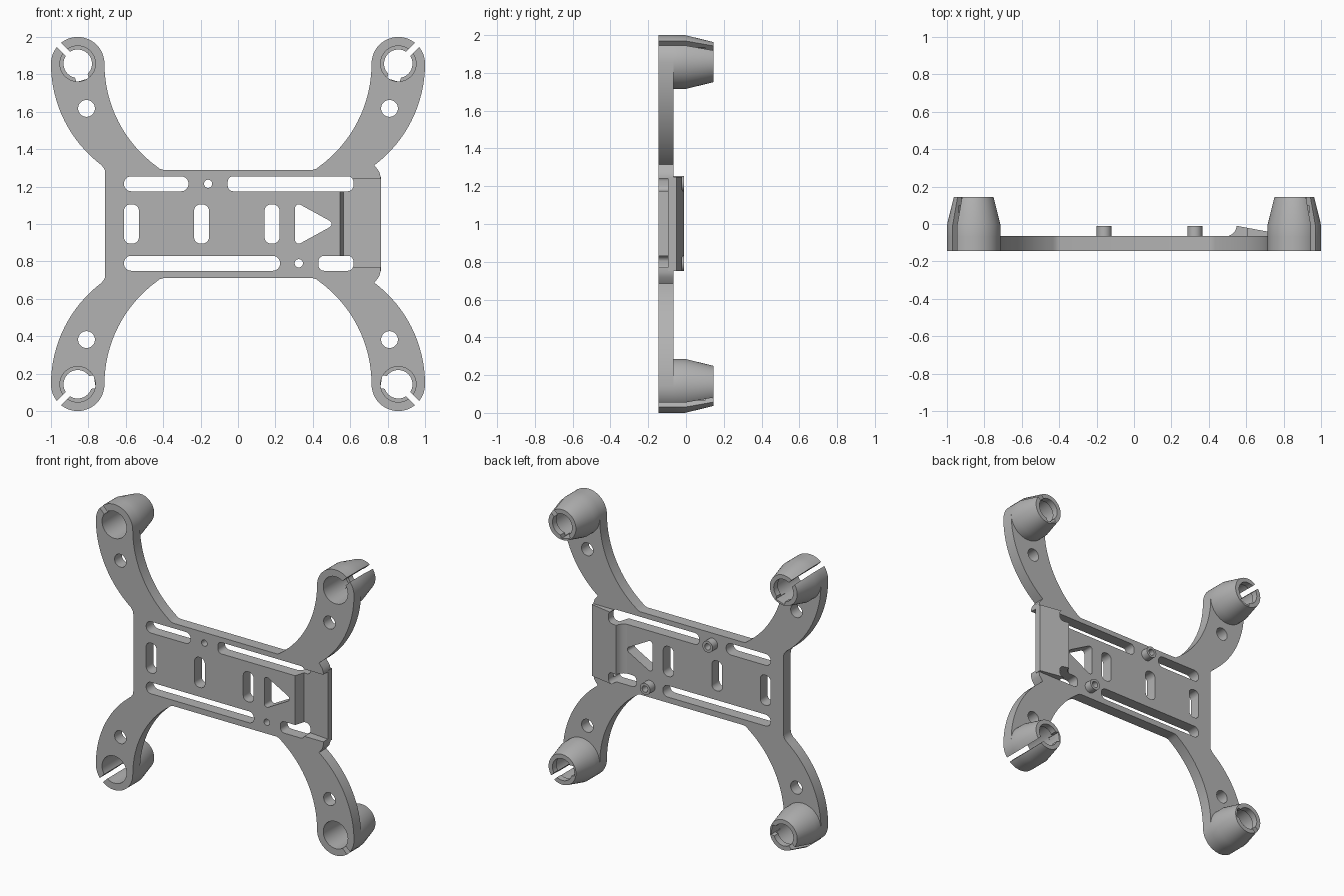
import bpy, bmesh, math
from mathutils import Vector

if "Cube" in bpy.data.objects:
    bpy.data.objects.remove(bpy.data.objects["Cube"], do_unlink=True)

FRONT, BACK = -0.145, -0.065     # plate faces
MID = 1.0                        # height of the centre line
ARM = 0.857                      # mount offset from the centre
R_MOUNT, R_BORE, R_LIP = 0.143, 0.095, 0.076

grey = bpy.data.materials.new("matte grey")
grey.use_nodes = True
grey.diffuse_color = (0.45, 0.45, 0.45, 1)
grey.node_tree.nodes["Principled BSDF"].inputs["Base Color"].default_value = (0.45, 0.45, 0.45, 1)


def arc(cx, cz, r, a0, a1, n):
    angles = [math.radians(a0 + (a1 - a0) * i / n) for i in range(n + 1)]
    return [(cx + r * math.cos(a), cz + r * math.sin(a)) for a in angles]


def circle(cx, cz, r, n=40):
    return arc(cx, cz, r, 0, 360, n)[:-1]


def rounded(x0, x1, z0, z1, r):
    corners = [(x1 - r, z1 - r, 0), (x0 + r, z1 - r, 90), (x0 + r, z0 + r, 180), (x1 - r, z0 + r, 270)]
    return [p for cx, cz, a in corners for p in arc(cx, cz, r, a, a + 90, 8)]


def bar(cx, cz, dx, dz, start, end, width):
    """Rectangle running from a centre along a direction."""
    d = Vector((dx, dz)).normalized()
    s = Vector((-d.y, d.x)) * width / 2
    c = Vector((cx, cz))
    return [tuple(p) for p in (c + d * start - s, c + d * end - s, c + d * end + s, c + d * start + s)]


def finish(bm, name):
    bmesh.ops.recalc_face_normals(bm, faces=bm.faces)
    mesh = bpy.data.meshes.new(name)
    bm.to_mesh(mesh)
    bm.free()
    mesh.materials.append(grey)
    obj = bpy.data.objects.new(name, mesh)
    bpy.context.collection.objects.link(obj)
    return obj


def prisms(name, shapes, lo, hi, along_z=False):
    """Extrude outlines along y, or along z for outlines given in x and y."""
    bm = bmesh.new()
    for pts in shapes:
        place = (lambda p, h: (p[0], p[1], h)) if along_z else (lambda p, h: (p[0], h, p[1]))
        a = [bm.verts.new(place(p, lo)) for p in pts]
        b = [bm.verts.new(place(p, hi)) for p in pts]
        bm.faces.new(a)
        bm.faces.new(b[::-1])
        for i in range(len(pts)):
            j = (i + 1) % len(pts)
            bm.faces.new((a[i], b[i], b[j], a[j]))
    return finish(bm, name)


def lathe(name, profile, cx, cz, n=48):
    """Closed ring from (radius, y) points around a y axis."""
    bm = bmesh.new()
    rings = [[bm.verts.new((x, y, z)) for x, z in circle(cx, cz, r, n)] for r, y in profile]
    for k, ring in enumerate(rings):
        nxt = rings[(k + 1) % len(rings)]
        for i in range(n):
            j = (i + 1) % n
            bm.faces.new((ring[i], ring[j], nxt[j], nxt[i]))
    return finish(bm, name)


def select(obj):
    bpy.ops.object.select_all(action='DESELECT')
    obj.select_set(True)
    bpy.context.view_layer.objects.active = obj


def cut(obj, *cutters):
    for c in cutters:
        m = obj.modifiers.new("cut", 'BOOLEAN')
        m.operation, m.solver, m.object = 'DIFFERENCE', 'EXACT', c
        select(obj)
        bpy.ops.object.modifier_apply(modifier=m.name)


def smooth(obj):
    select(obj)
    bpy.ops.object.shade_smooth_by_angle(angle=math.radians(30))


# One quarter of the outline: end edge, curved arm, rounded tip, top edge
def quarter(sx, sz, end):
    pts = end + arc(0.32, ARM, 0.68, -53, 0, 16)
    pts += arc(ARM, ARM, R_MOUNT, 0, 180, 24)[1:-1]
    pts += arc(0.034, ARM, 0.68, 0, -54, 16) + [(0.418, 0.295), (0.40, 0.29)]
    pts = [(sx * x, MID + sz * z) for x, z in pts]
    return pts if sx * sz > 0 else pts[::-1]


right_end = [(0.762, 0.255), (0.755, 0.28)]
left_end = [(0.71, 0.27), (0.713, 0.292)]
outline = (quarter(1, 1, right_end) + quarter(-1, 1, left_end)
           + quarter(-1, -1, left_end) + quarter(1, -1, right_end))
plate = prisms("frame_plate", [outline], FRONT, BACK)

corners = [(sx, sz) for sx in (-1, 1) for sz in (-1, 1)]
studs = [(-0.16, 1.215), (0.325, 0.79)]

# Long strap slots, upright slots, triangle, screw holes and mount bores
slots = [rounded(-0.61, -0.265, 1.175, 1.255, 0.039), rounded(-0.055, 0.617, 1.175, 1.255, 0.03),
         rounded(-0.61, 0.225, 0.75, 0.83, 0.039), rounded(0.43, 0.617, 0.75, 0.83, 0.03)]
holes = [rounded(x, x + 0.08, 0.895, 1.105, 0.035) for x in (-0.61, -0.235, 0.142)]
holes.append(arc(0.325, 1.085, 0.02, 60, 180, 6) + arc(0.325, 0.915, 0.02, 180, 300, 6)
             + arc(0.48, 1.0, 0.02, -60, 60, 6))
holes += [circle(x, z, 0.022, 24) for x, z in studs]
for sx, sz in corners:
    holes.append(circle(sx * 0.81, MID + sz * 0.618, 0.045))
    holes.append(circle(sx * ARM, MID + sz * ARM, R_BORE, 48))
slot_cutter = prisms("slot_cutter", slots, -0.3, 0.1)
hole_cutter = prisms("hole_cutter", holes, -0.3, 0.1)
slit_cutter = prisms("slit_cutter", [bar(sx * ARM, MID + sz * ARM, sx, sz, 0.04, 0.2, 0.034)
                                     for sx, sz in corners], -0.3, 0.3)
recess_cutter = prisms("recess_cutter", [[(0.539, -0.165), (0.571, -0.055), (0.9, -0.055), (0.9, -0.165)]],
                       0.77, 1.24, along_z=True)
cut(plate, slot_cutter, hole_cutter, slit_cutter, recess_cutter)

# Tilted end panel behind the recess
panel = prisms("end_panel", [[(0.5, -0.075), (0.5, -0.066), (0.525, -0.055), (0.542, -0.035), (0.55, -0.01),
                              (0.765, -0.05), (0.765, -0.095), (0.565, -0.075)]], 0.75, 1.25, along_z=True)
cut(panel, slot_cutter)

# Tapered mounts with a split side and a notched inner lip
notch_shapes = []
for sx, sz in corners:
    d = (-0.3 * sx, -1) if sz > 0 else (-sx, 0.15)
    notch_shapes.append(bar(sx * ARM, MID + sz * ARM, d[0], d[1], 0.03, 0.092, 0.07))
notch_cutter = prisms("notch_cutter", notch_shapes, 0.05, 0.3)
for sx, sz in corners:
    name = ("upper" if sz > 0 else "lower") + ("_left" if sx > 0 else "_right") + "_mount"
    mount = lathe(name, [(R_BORE, BACK - 0.005), (R_MOUNT, BACK - 0.005), (R_MOUNT, -0.005), (0.106, 0.145),
                         (R_LIP, 0.145), (R_LIP, 0.1), (R_BORE, 0.1)], sx * ARM, MID + sz * ARM)
    cut(mount, slit_cutter, notch_cutter)
    smooth(mount)

# Hollow studs on the back
for i, (x, z) in enumerate(studs):
    smooth(lathe("stud_%d" % (i + 1), [(0.022, BACK - 0.005), (0.04, BACK - 0.005), (0.04, -0.01),
                                       (0.022, -0.01)], x, z, 24))

smooth(plate)
smooth(panel)
for c in (slot_cutter, hole_cutter, slit_cutter, recess_cutter, notch_cutter):
    bpy.data.objects.remove(c, do_unlink=True)
